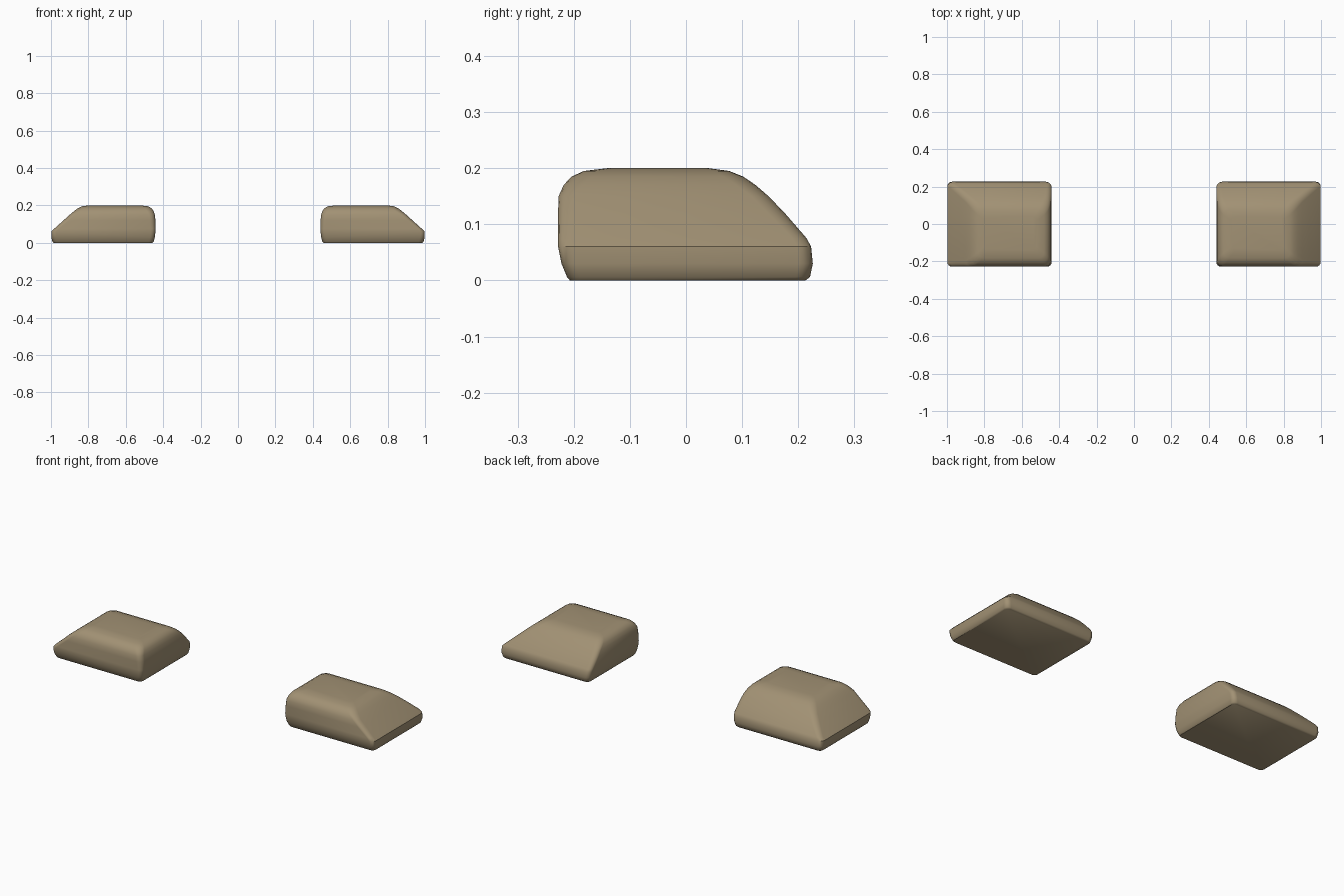
import bpy, bmesh, math

cube = bpy.data.objects.get("Cube")
if cube:
    bpy.data.objects.remove(cube, do_unlink=True)

tan = bpy.data.materials.new("warm_tan")
tan.use_nodes = True
colour = (0.36, 0.285, 0.175, 1)
tan.diffuse_color = colour
bsdf = next(n for n in tan.node_tree.nodes if n.type == 'BSDF_PRINCIPLED')
bsdf.inputs["Base Color"].default_value = colour
bsdf.inputs["Roughness"].default_value = 0.8

# Height, inner x, outer x, front y, back y, corner radius
LEVELS = [
    (0.0, 0.457, 0.985, -0.207, 0.213, 0.02),
    (0.006, 0.451, 0.992, -0.212, 0.221, 0.025),
    (0.03, 0.445, 0.998, -0.222, 0.226, 0.025),
    (0.06, 0.441, 0.998, -0.228, 0.223, 0.025),
    (0.075, 0.44, 0.983, -0.228, 0.215, 0.025),
    (0.12, 0.441, 0.933, -0.228, 0.176, 0.03),
    (0.15, 0.445, 0.9, -0.227, 0.147, 0.03),
    (0.17, 0.451, 0.876, -0.218, 0.124, 0.035),
    (0.185, 0.462, 0.856, -0.204, 0.102, 0.035),
    (0.195, 0.481, 0.834, -0.182, 0.077, 0.03),
    (0.2, 0.52, 0.8, -0.14, 0.04, 0.02),
]
STEPS = 4


def ring(bm, side, z, x0, x1, y0, y1, r):
    """One rounded rectangle at height z."""
    corners = [(x1 - r, y1 - r), (x0 + r, y1 - r), (x0 + r, y0 + r), (x1 - r, y0 + r)]
    verts = []
    for i, (cx, cy) in enumerate(corners):
        for k in range(STEPS + 1):
            a = math.pi / 2 * (i + k / STEPS)
            verts.append(bm.verts.new((side * (cx + r * math.cos(a)), cy + r * math.sin(a), z)))
    return verts


def make_block(name, side):
    """Rounded block with sloping outer and back sides."""
    bm = bmesh.new()
    rings = [ring(bm, side, *level) for level in LEVELS]
    for low, high in zip(rings, rings[1:]):
        for i in range(len(low)):
            j = (i + 1) % len(low)
            bm.faces.new((low[i], low[j], high[j], high[i]))
    bm.faces.new(rings[0])
    bm.faces.new(rings[-1])
    bmesh.ops.recalc_face_normals(bm, faces=bm.faces)
    mesh = bpy.data.meshes.new(name)
    bm.to_mesh(mesh)
    bm.free()
    mesh.materials.append(tan)
    obj = bpy.data.objects.new(name, mesh)
    bpy.context.collection.objects.link(obj)
    bpy.ops.object.select_all(action='DESELECT')
    obj.select_set(True)
    bpy.context.view_layer.objects.active = obj
    bpy.ops.object.shade_smooth_by_angle(angle=math.radians(40))


make_block("left_block", 1)
make_block("right_block", -1)
